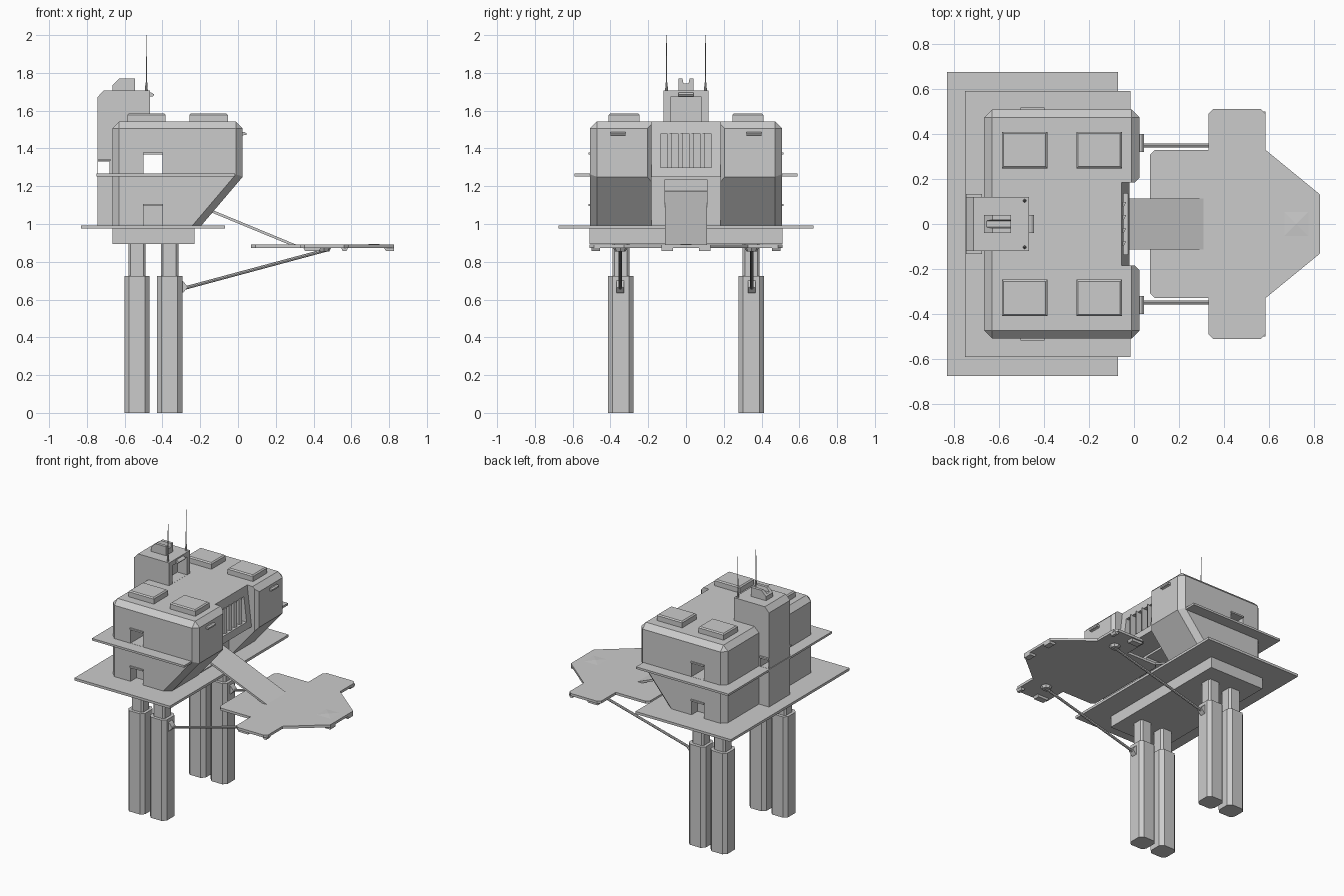
import bpy, bmesh, math
from mathutils import Vector

if "Cube" in bpy.data.objects:
    bpy.data.objects.remove(bpy.data.objects["Cube"])


def make(name, bm):
    bmesh.ops.recalc_face_normals(bm, faces=bm.faces)
    me = bpy.data.meshes.new(name)
    bm.to_mesh(me)
    bm.free()
    ob = bpy.data.objects.new(name, me)
    bpy.context.collection.objects.link(ob)
    return ob


def prism(name, pts, a, b, axis='z', bevel=0, pick=None):
    """Extrude a 2D outline along an axis; optionally chamfer picked edges."""
    place = {'x': lambda p, t: (t, p[0], p[1]),
             'y': lambda p, t: (p[0], t, p[1]),
             'z': lambda p, t: (p[0], p[1], t)}[axis]
    bm = bmesh.new()
    lo = [bm.verts.new(place(p, a)) for p in pts]
    hi = [bm.verts.new(place(p, b)) for p in pts]
    bm.faces.new(lo)
    bm.faces.new(hi)
    n = len(pts)
    for i in range(n):
        j = (i + 1) % n
        bm.faces.new((lo[i], lo[j], hi[j], hi[i]))
    bmesh.ops.recalc_face_normals(bm, faces=bm.faces)
    if bevel:
        edges = [e for e in bm.edges if pick(e.verts[0].co, e.verts[1].co)]
        bmesh.ops.bevel(bm, geom=edges, offset=bevel, segments=1,
                        affect='EDGES', clamp_overlap=True)
    return make(name, bm)


def box(name, x0, x1, y0, y1, z0, z1, bevel=0, pick=None):
    return prism(name, [(x0, y0), (x1, y0), (x1, y1), (x0, y1)], z0, z1, 'z', bevel, pick)


def octagon(x0, x1, y0, y1, c):
    return [(x0 + c, y0), (x1 - c, y0), (x1, y0 + c), (x1, y1 - c),
            (x1 - c, y1), (x0 + c, y1), (x0, y1 - c), (x0, y0 + c)]


def rod(name, p, q, r0, r1, sides=8):
    p, q = Vector(p), Vector(q)
    bm = bmesh.new()
    bmesh.ops.create_cone(bm, cap_ends=True, segments=sides, radius1=r0, radius2=r1,
                          depth=(q - p).length)
    rot = (q - p).to_track_quat('Z', 'Y').to_matrix()
    for v in bm.verts:
        v.co = rot @ v.co + (p + q) / 2
    return make(name, bm)


def cut(ob, *cutters):
    for c in cutters:
        m = ob.modifiers.new('cut', 'BOOLEAN')
        m.operation, m.solver, m.object = 'DIFFERENCE', 'EXACT', c
    dg = bpy.context.evaluated_depsgraph_get()
    me = bpy.data.meshes.new_from_object(ob.evaluated_get(dg))
    ob.modifiers.clear()
    ob.data = me
    for c in cutters:
        bpy.data.objects.remove(c)


# legs: wide sleeves with narrower pistons
for s, side in ((-1, 'front'), (1, 'back')):
    for x, tag in ((-0.535, 'left'), (-0.362, 'right')):
        y = s * 0.345
        prism(f'{side}_{tag}_leg_sleeve',
              octagon(x - 0.067, x + 0.067, y - 0.067, y + 0.067, 0.024), 0, 0.725)
        prism(f'{side}_{tag}_leg_piston',
              octagon(x - 0.046, x + 0.046, y - 0.045, y + 0.045, 0.012), 0.7, 0.92)

# foundation and walkway decks
box('foundation', -0.665, -0.23, -0.51, 0.51, 0.895, 0.98)
box('lower_deck', -0.83, -0.07, -0.675, 0.675, 0.975, 0.993)
deck = box('balcony_deck', -0.75, -0.015, -0.59, 0.59, 1.252, 1.267)
cut(deck, box('c1', -0.62, 0.1, -0.45, 0.45, 1.2, 1.3))

# main building, chamfered, with sloping nose
body = prism('building',
             [(-0.665, 0.985), (-0.665, 1.542), (0.025, 1.542), (0.025, 1.25), (-0.2, 0.985)],
             -0.508, 0.508, 'y', 0.036,
             lambda a, b: not (a.z < 1 and b.z < 1)
             and not (abs(a.z - 1.25) < .01 and abs(b.z - 1.25) < .01))
cut(body,
    # central recess between the two nose wings, and its flared mouth
    prism('c1', [(-0.062, 1.6), (-0.02, 1.25), (-0.2, 1.25), (-0.2, 0.9), (0.1, 0.9), (0.1, 1.6)],
          -0.183, 0.183, 'y'),
    prism('c2', [(-0.01, -0.17), (0.04, -0.22), (0.04, 0.22), (-0.01, 0.17)], 0.9, 1.6),
    # ramp tunnel
    box('c3', -0.4, 0.05, -0.11, 0.11, 1.0, 1.235),
    # through doorway on the balcony, lower doors
    box('c4', -0.5, -0.4, -0.7, 0.7, 1.268, 1.368),
    box('c5', -0.5, -0.4, -0.7, -0.44, 0.99, 1.095),
    box('c6', -0.5, -0.4, 0.44, 0.7, 0.99, 1.095),
    # grille recess
    box('c7', -0.1, 0.1, -0.135, 0.135, 1.3, 1.477))

# grille slats
for i in range(4):
    y = -0.085 + i * 0.058
    prism(f'grille_slat_{i + 1}',
          [(-0.1, y - 0.012), (-0.045, y - 0.012), (-0.035, y + 0.008), (-0.1, y + 0.008)],
          1.295, 1.482)

# door awnings and nose lamps
for s, side in ((-1, 'front'), (1, 'back')):
    for z, tag in ((1.368, 'upper'), (1.095, 'lower')):
        box(f'{side}_{tag}_door_awning', -0.503, -0.397,
            *sorted((s * 0.49, s * 0.517)), z, z + 0.011)
    prism(f'{side}_nose_lamp', [(0.015, 1.462), (0.015, 1.487), (0.035, 1.487),
                                (0.045, 1.48), (0.045, 1.47), (0.03, 1.47)],
          s * 0.32, s * 0.4, 'y')
    # roof units with chamfered tops
    for x, tag in ((-0.485, 'left'), (-0.155, 'right')):
        y = s * 0.328
        box(f'{side}_{tag}_roof_unit', x - 0.101, x + 0.101, y - 0.081, y + 0.081, 1.53, 1.586,
            0.008, lambda a, b: a.z > 1.58 and b.z > 1.58)

# stair tower with top alcove and rear passage
tower = prism('stair_tower', [(-0.745, 0.985), (-0.745, 1.67), (-0.712, 1.706),
                              (-0.465, 1.706), (-0.465, 0.985)], -0.12, 0.12, 'y')
cut(tower,
    box('c1', -0.54, -0.4, -0.083, 0.083, 1.543, 1.672),
    box('c2', -0.741, -0.679, -0.3, 0.3, 1.268, 1.332),
    box('c3', -0.52, -0.38, -0.3, 0.3, 1.26, 1.38))
box('tower_awning', -0.745, -0.675, -0.134, 0.134, 1.333, 1.345)
prism('tower_lamp', [(-0.48, 1.675), (-0.48, 1.7), (-0.455, 1.694), (-0.443, 1.685), (-0.45, 1.675)],
      -0.04, 0.04, 'y')

# rooftop vent: notched block
vent = prism('tower_vent', [(-0.665, 1.7), (-0.665, 1.735), (-0.628, 1.771),
                            (-0.545, 1.771), (-0.545, 1.7)], -0.04, 0.04, 'y')
cut(vent, prism('c1', [(-0.024, 1.8), (-0.014, 1.745), (0.014, 1.745), (0.024, 1.8)],
                -0.8, -0.4, 'x'))

# antennas
for s, side in ((-1, 'front'), (1, 'back')):
    p = (-0.485, s * 0.103)
    rod(f'{side}_antenna_base', (*p, 1.70), (*p, 1.75), 0.008, 0.005)
    rod(f'{side}_antenna', (*p, 1.74), (*p, 2.0), 0.0035, 0.0012, 6)

# boarding ramp
prism('ramp', [(-0.38, 1.175), (0.31, 0.89), (0.285, 0.885), (-0.38, 1.16)], -0.112, 0.112, 'y')

# landing pad outline, mirrored in y
half = [(0.07, 0.305), (0.092, 0.328), (0.33, 0.328), (0.33, 0.488), (0.352, 0.51),
        (0.562, 0.51), (0.584, 0.488), (0.584, 0.328), (0.826, 0.13)]
prism('landing_pad', half + [(x, -y) for x, y in reversed(half)], 0.873, 0.891)

# shallow marker on the pad
bm = bmesh.new()
bmesh.ops.create_cone(bm, cap_ends=True, segments=4, radius1=0.113, radius2=0.0, depth=0.006)
bmesh.ops.rotate(bm, verts=bm.verts, cent=(0, 0, 0),
                 matrix=Vector((0, 0, 1)).to_track_quat('Z', 'Y').to_matrix())
for v in bm.verts:
    x, y = v.co.x, v.co.y
    v.co = Vector(((x - y) * 0.707 + 0.72, (x + y) * 0.707, v.co.z + 0.892))
make('pad_marker', bm)

# underside blocks on pad tips, support struts and brackets
for s, side in ((-1, 'front'), (1, 'back')):
    for x0, x1, tag in ((0.345, 0.44, 'inner'), (0.545, 0.584, 'outer')):
        prism(f'{side}_{tag}_pad_foot', [(x0, 0.876), (x0 + 0.01, 0.856), (x1 - 0.01, 0.856), (x1, 0.876)],
              s * 0.455, s * 0.5, 'y')
    prism(f'{side}_tip_foot', [(0.77, 0.876), (0.785, 0.856), (0.826, 0.856), (0.826, 0.876)],
          s * 0.07, s * 0.13, 'y')
    y = s * 0.348
    rod(f'{side}_strut', (-0.285, y, 0.66), (0.47, y, 0.863), 0.009, 0.009)
    rod(f'{side}_strut_socket', (0.455, y, 0.855), (0.455, y, 0.876), 0.028, 0.04)
    prism(f'{side}_strut_bracket', [(-0.3, 0.63), (-0.3, 0.705), (-0.288, 0.695),
                                    (-0.265, 0.665), (-0.288, 0.64)], y - 0.02, y + 0.02, 'y')
